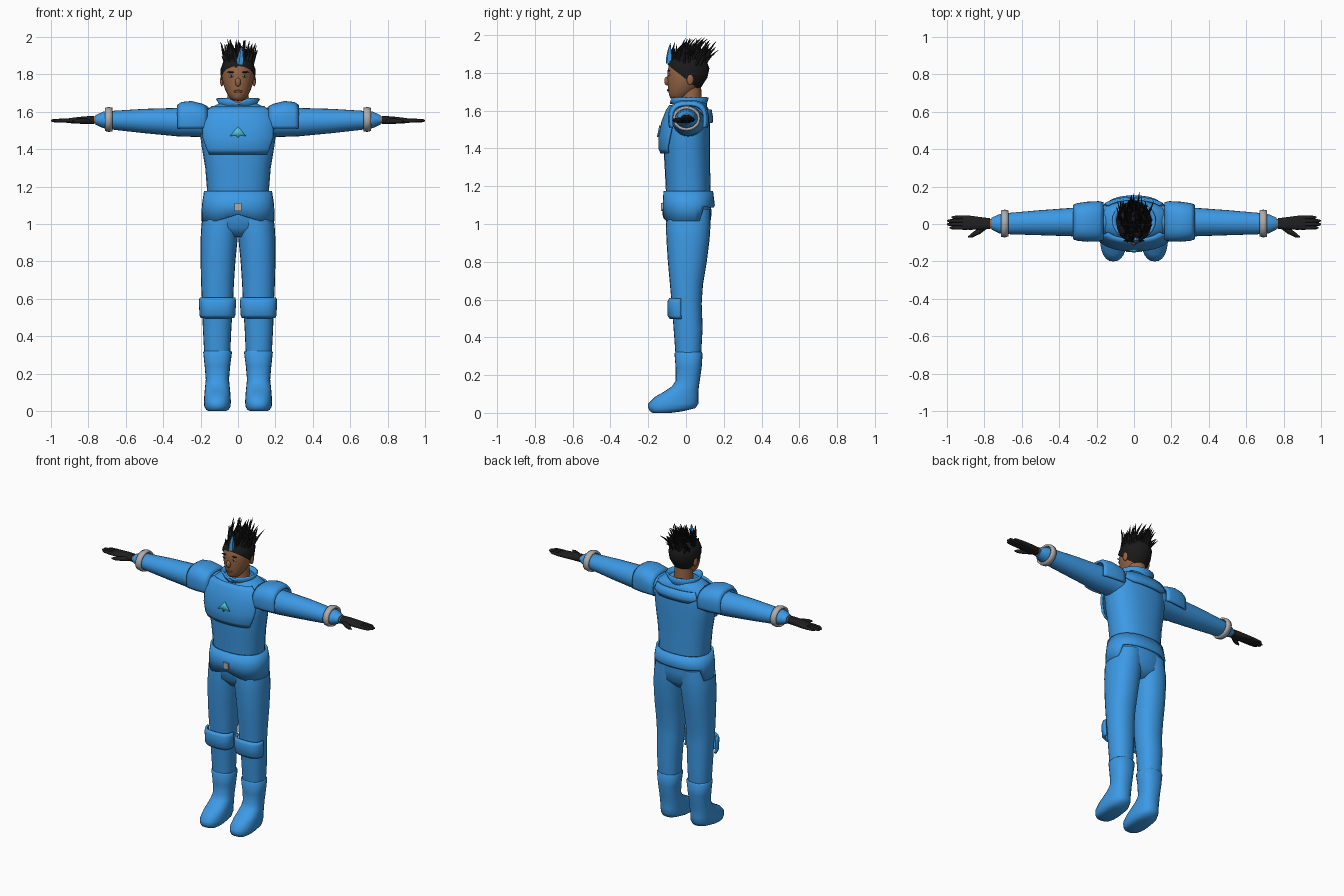
import bpy, bmesh, math, random
from mathutils import Vector

random.seed(4)
if "Cube" in bpy.data.objects:
    bpy.data.objects.remove(bpy.data.objects["Cube"])


def material(name, *rgb):
    mat = bpy.data.materials.new(name)
    mat.use_nodes = True
    mat.diffuse_color = (*rgb, 1)
    bsdf = mat.node_tree.nodes["Principled BSDF"]
    bsdf.inputs["Base Color"].default_value = (*rgb, 1)
    bsdf.inputs["Roughness"].default_value = 0.8
    return mat


blue = material("suit blue", 0.045, 0.32, 0.78)
skin = material("brown skin", 0.3, 0.13, 0.06)
black = material("hair black", 0.01, 0.01, 0.01)
glove = material("glove black", 0.014, 0.014, 0.015)
grey = material("light grey", 0.42, 0.42, 0.42)
cyan = material("patch cyan", 0.07, 0.55, 0.7)
lip = material("lip brown", 0.17, 0.06, 0.035)


def finish(name, bm, mat, thick=0, subdivide=False, angle=40):
    """Turn a bmesh into a shaded object, optionally a thick shell."""
    bmesh.ops.recalc_face_normals(bm, faces=bm.faces)
    mesh = bpy.data.meshes.new(name)
    bm.to_mesh(mesh)
    bm.free()
    ob = bpy.data.objects.new(name, mesh)
    bpy.context.collection.objects.link(ob)
    mesh.materials.append(mat)
    bpy.ops.object.select_all(action='DESELECT')
    ob.select_set(True)
    bpy.context.view_layer.objects.active = ob
    bpy.ops.object.shade_smooth_by_angle(angle=math.radians(angle))
    if thick:
        shell = ob.modifiers.new("Thickness", 'SOLIDIFY')
        shell.thickness, shell.offset = thick, 0
    if subdivide:
        ob.modifiers.new("Smooth", 'SUBSURF').levels = 1
        ob.modifiers["Smooth"].render_levels = 1
    return ob


def loft(rows, axis='z', flip=1, power=1.0, arc=None, cap=True, sides=24):
    """Skin rows of (position, a_min, a_max, b_min, b_max[, half_arc]).
    arc = (middle, half) in degrees makes an open strip."""
    bm = bmesh.new()
    rings = []
    for t, a0, a1, b0, b1, *half in rows:
        ring = []
        for i in range(sides + bool(arc)):
            ang = math.tau * i / sides
            if arc:
                reach = half[0] if half else arc[1]
                ang = math.radians(arc[0] + reach * (2 * i / sides - 1))
            c, s = math.cos(ang), math.sin(ang)
            c, s = (math.copysign(abs(v) ** power, v) for v in (c, s))
            a = (a0 + a1 + (a1 - a0) * c) / 2
            b = (b0 + b1 + (b1 - b0) * s) / 2
            x, y, z = (a, b, t) if axis == 'z' else (t, a, b)
            ring.append(bm.verts.new((x * flip, y, z)))
        rings.append(ring)
    for low, high in zip(rings, rings[1:]):
        for i in range(sides if arc else -1, sides) if arc is None else range(sides):
            if i >= 0:
                j = (i + 1) % len(low)
                bm.faces.new((low[i], low[j], high[j], high[i]))
    if cap and not arc:
        bm.faces.new(rings[0])
        bm.faces.new(rings[-1])
    return bm


def tube(bm, points, radii, sides=6):
    """Add a tapering tube through the points."""
    rings = []
    for k, p in enumerate(points):
        d = points[min(k + 1, len(points) - 1)] - points[max(k - 1, 0)]
        turn = d.to_track_quat('Z', 'Y')
        rings.append([bm.verts.new(p + turn @ Vector((radii[k] * math.cos(math.tau * i / sides),
                      radii[k] * math.sin(math.tau * i / sides), 0))) for i in range(sides)])
    for low, high in zip(rings, rings[1:]):
        for i in range(sides):
            j = (i + 1) % sides
            bm.faces.new((low[i], low[j], high[j], high[i]))
    bm.faces.new(rings[0])
    bm.faces.new(rings[-1])


def ball(name, mat, place, size):
    bm = bmesh.new()
    bmesh.ops.create_uvsphere(bm, u_segments=12, v_segments=8, radius=1)
    bmesh.ops.scale(bm, vec=size, verts=bm.verts)
    bmesh.ops.translate(bm, vec=place, verts=bm.verts)
    return finish(name, bm, mat, angle=60)


def upright(*rows):
    """Rows symmetric in x: (z, half_width, front, back[, half_arc])."""
    return [(r[0], -r[1], r[1], *r[2:]) for r in rows]


# Torso and its overlapping panels
finish("torso", loft(upright((1.14, .162, -.105, .13), (1.3, .175, -.113, .128), (1.42, .195, -.12, .128),
       (1.5, .205, -.118, .128), (1.56, .203, -.105, .125), (1.61, .17, -.08, .118),
       (1.645, .1, -.05, .1)), power=.85), blue, angle=60)
finish("chest_plate", loft(upright((1.375, .2, -.128, .13, 46), (1.4, .208, -.139, .13, 49),
       (1.46, .216, -.139, .13, 56), (1.54, .217, -.124, .128, 58), (1.6, .195, -.1, .12, 56),
       (1.625, .165, -.083, .115, 54)), power=.85, arc=(270, 56)), blue, .014)
finish("back_yoke", loft(upright((1.535, .2, -.1, .135, 28), (1.56, .2, -.1, .138, 48),
       (1.605, .18, -.08, .13, 48)), power=.85, arc=(90, 45)), blue, .012)

collar = loft(upright((1.61, .095, -.06, .105), (1.64, .095, -.068, .105), (1.67, .112, -.082, .115)), cap=False)
for v in collar.verts:
    if v.co.z > 1.65 and abs(v.co.x) < .05 and v.co.y < 0:
        v.co.z -= .6 * (.05 - abs(v.co.x))
finish("collar", collar, blue, .012)

# Chest patch: thin notched plate following the plate's slope
patch = bmesh.new()
outline = [(0, 1.52), (.042, 1.47), (.012, 1.475), (0, 1.46), (-.012, 1.475), (-.042, 1.47)]
patch.faces.new([patch.verts.new((x, -.15 + .2 * (z - 1.46) + 1.2 * x * x, z)) for x, z in outline])
bmesh.ops.triangulate(patch, faces=patch.faces)
finish("chest_patch", patch, cyan, .008)

# Belt with shaped lower edge, and buckle
belt = loft(upright((1.175, .176, -.113, .137), (1.1, .187, -.118, .147), (1.015, .19, -.118, .142)),
            power=.85, cap=False, sides=32)
for v in belt.verts:
    if v.co.z < 1.05:
        v.co.z += .3 * max(0, .12 - abs(v.co.x)) if v.co.y < 0 else .075 * (v.co.y > .09)
finish("belt", belt, blue, .012)
buckle = bmesh.new()
bmesh.ops.create_cube(buckle, size=1)
bmesh.ops.scale(buckle, vec=(.04, .016, .042), verts=buckle.verts)
bmesh.ops.translate(buckle, vec=(0, -.124, 1.09), verts=buckle.verts)
finish("buckle", buckle, grey)
finish("pelvis", loft(upright((1.16, .162, -.105, .13), (1.05, .18, -.108, .135), (.98, .16, -.1, .125),
       (.93, .08, -.06, .08)), power=.85), blue, angle=60)

# Limbs on both sides
for side, s in (("left", 1), ("right", -1)):
    def part(name, mat, rows, thick=0, angle=50, **options):
        finish(side + "_" + name, loft(rows, flip=s, **options), mat, thick, angle=angle)

    part("leg", blue, [(1.08, .0, .175, -.1, .13), (1, -.005, .195, -.106, .13), (.92, .002, .2, -.104, .125),
         (.8, .014, .2, -.096, .11), (.68, .022, .197, -.085, .09), (.58, .026, .192, -.076, .083),
         (.45, .035, .188, -.066, .088), (.3, .042, .18, -.055, .08)], power=.9)
    part("knee_pad", blue, [(.605, .02, .2, -.084, .045), (.585, .016, .203, -.093, .055),
         (.515, .02, .2, -.092, .055), (.5, .026, .194, -.08, .045)], .012, power=.7, arc=(270, 88))
    part("boot", blue, [(.322, .036, .18, -.056, .083), (.315, .032, .186, -.061, .088), (.24, .042, .178, -.055, .083),
         (.17, .048, .172, -.055, .073), (.14, .045, .175, -.075, .068), (.11, .042, .178, -.12, .066),
         (.085, .04, .18, -.165, .066), (.05, .038, .182, -.2, .066), (.025, .04, .18, -.2, .05),
         (.008, .05, .17, -.19, -.02), (0, .065, .155, -.175, -.08)], power=.85)
    part("sleeve", blue, [(.14, -.07, .1, 1.46, 1.62), (.22, -.072, .095, 1.465, 1.625), (.32, -.066, .087, 1.468, 1.62),
         (.5, -.06, .074, 1.485, 1.615), (.66, -.055, .06, 1.503, 1.605), (.72, -.05, .052, 1.512, 1.6),
         (.76, -.03, .034, 1.53, 1.582)], axis='x')
    part("shoulder_pad", blue, [(.165, -.078, .11, 1.475, 1.622), (.19, -.087, .115, 1.47, 1.635),
         (.25, -.088, .112, 1.462, 1.65), (.3, -.083, .105, 1.465, 1.645), (.322, -.076, .098, 1.47, 1.63)],
         .014, axis='x', power=.75, arc=(90, 112))
    part("cuff", grey, [(.672, -.06, .066, 1.5, 1.615), (.69, -.066, .071, 1.498, 1.619),
         (.71, -.062, .067, 1.503, 1.614)], .012, axis='x', cap=False)
    part("wrist", skin, [(.74, -.024, .028, 1.535, 1.577), (.785, -.024, .027, 1.537, 1.573)], axis='x')
    part("palm", glove, [(.77, -.027, .031, 1.533, 1.577), (.82, -.03, .037, 1.535, 1.575),
         (.88, -.031, .045, 1.537, 1.568), (.915, -.029, .044, 1.54, 1.563)], axis='x', power=.75)
    fingers = bmesh.new()
    for i, tip in enumerate((.985, 1, .998, .975)):
        y = -.02 + .0185 * i
        tube(fingers, [Vector((s * x, y, 1.552)) for x in (.89, tip - .05, tip - .01, tip)], (.011, .0105, .008, .003), 8)
    thumb = ((.79, -.012), (.83, -.04), (.865, -.061), (.885, -.07))
    tube(fingers, [Vector((s * x, y, 1.549)) for x, y in thumb], (.014, .015, .011, .004), 8)
    finish(side + "_fingers", fingers, glove, angle=60)

# Head
skull = [(1.657, .026, -.078, -.01), (1.675, .047, -.09, .025), (1.72, .073, -.097, .075),
         (1.77, .086, -.1, .108), (1.82, .089, -.1, .119), (1.86, .075, -.085, .103), (1.885, .04, -.05, .065)]
finish("neck", loft(upright((1.6, .062, -.035, .085), (1.73, .054, -.03, .08))), skin)
finish("head", loft(upright(*skull)), skin, subdivide=True, angle=80)
ball("nose", skin, (0, -.099, 1.757), (.015, .016, .024))
ball("mouth", lip, (0, -.093, 1.708), (.026, .007, .007))
for side, s in (("left", 1), ("right", -1)):
    ball(side + "_ear", skin, (s * .086, .022, 1.765), (.01, .019, .03))
    ball(side + "_eye", grey, (s * .035, -.09, 1.79), (.015, .006, .008))
    ball(side + "_pupil", black, (s * .035, -.095, 1.79), (.006, .003, .006))
    ball(side + "_eyebrow", black, (s * .037, -.09, 1.811), (.021, .005, .004))

# Hair cap: a slightly larger skull cut along the hairline
cap = loft(upright(*[(z + .004, w + .005, front - .005, back + .005) for z, w, front, back in skull]))
bmesh.ops.bisect_plane(cap, geom=cap.verts[:] + cap.edges[:] + cap.faces[:], plane_co=(0, -.095, 1.842),
                       plane_no=(0, .14, .175), clear_inner=True)
finish("hair_cap", cap, black, angle=80)


def lock(bm, root, tip, width):
    """A hair spike that rises first and then bends toward its tip."""
    bend = Vector((root.x * .6 + tip.x * .4, root.y * .75 + tip.y * .25, root.z * .4 + tip.z * .6))
    points = [root.lerp(bend, t).lerp(bend.lerp(tip, t), t) for t in (0, .3, .6, .85, 1)]
    tube(bm, points, [width * f for f in (1, .9, .6, .3, .03)], 5)


# Hair spikes, swept up and back
hair = bmesh.new()
for i in range(95):
    turn, out = random.uniform(0, math.tau), math.sqrt(random.random())
    x, y = math.cos(turn) * out, math.sin(turn) * out
    root = Vector((.08 * x, .01 + .095 * y, 1.825 + .05 * math.sqrt(1 - out * out)))
    tip = Vector((x * .095 + random.uniform(-.022, .022), root.y + random.uniform(.0, .085),
                  random.uniform(1.91, 2) - .035 * out * out))
    lock(hair, root, tip, random.uniform(.007, .012))
finish("hair_spikes", hair, black, angle=60)
forelock = bmesh.new()
lock(forelock, Vector((.012, -.088, 1.85)), Vector((.02, -.085, 1.95)), .02)
finish("blue_forelock", forelock, blue, angle=60)
